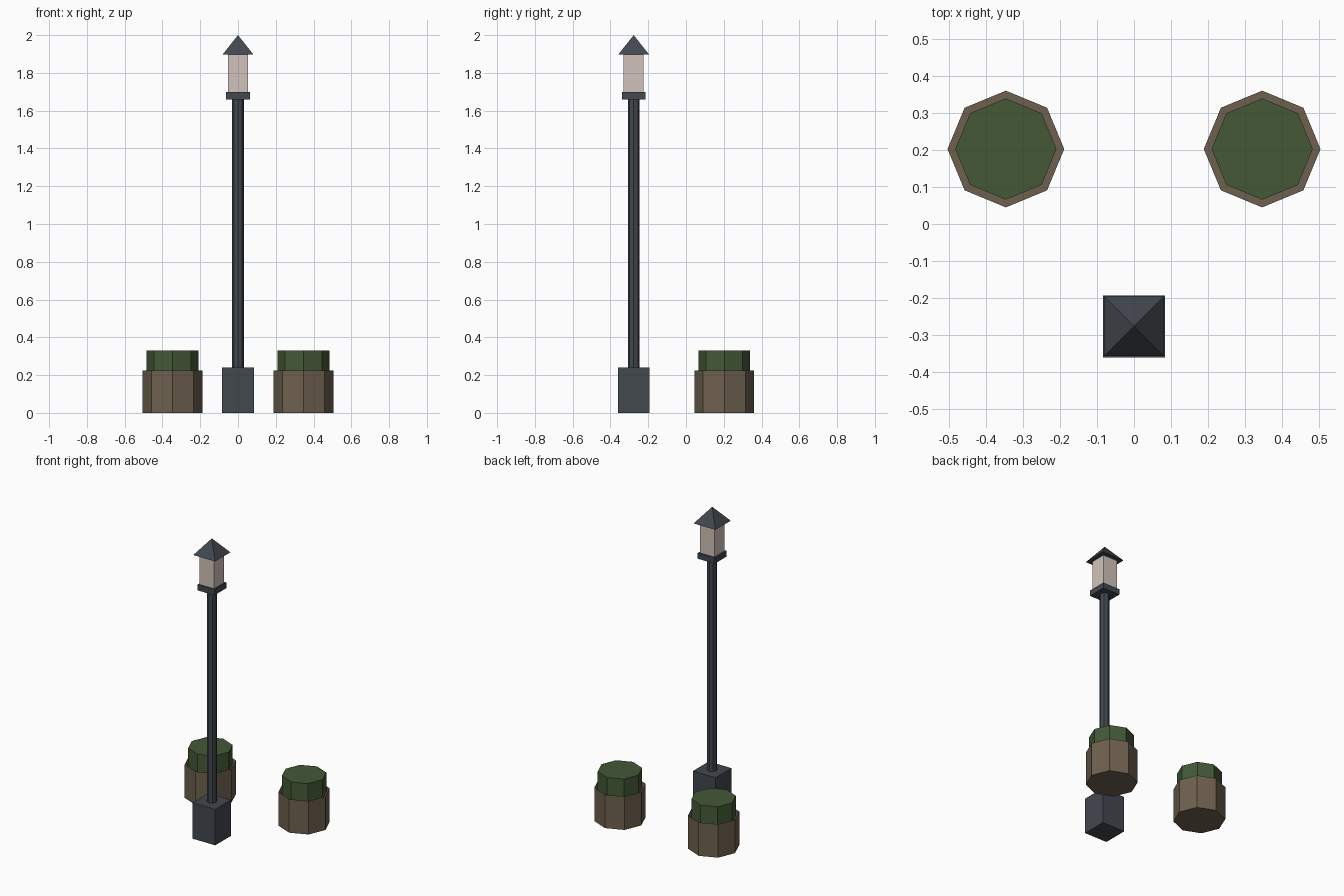
import bpy
import bmesh
from math import pi, sqrt
from mathutils import Matrix

if "Cube" in bpy.data.objects:
    bpy.data.objects.remove(bpy.data.objects["Cube"], do_unlink=True)


def material(name, rgb):
    mat = bpy.data.materials.new(name)
    mat.use_nodes = True
    color = (*rgb, 1)
    mat.diffuse_color = color
    bsdf = mat.node_tree.nodes["Principled BSDF"]
    bsdf.inputs["Base Color"].default_value = color
    bsdf.inputs["Roughness"].default_value = 0.9
    return mat


slate = material("slate_metal", (0.055, 0.065, 0.078))
glass = material("pale_glass", (0.64, 0.55, 0.495))
wood = material("brown_planter", (0.153, 0.117, 0.075))
leaf = material("hedge_green", (0.058, 0.098, 0.038))


def prism(name, mat, x, y, bottom, top, radius, sides=8, top_radius=None, open_top=False):
    """Upright flat-sided solid; four-sided ones take the half width as radius."""
    square = sides == 4
    k = sqrt(2) if square else 1
    r_top = radius if top_radius is None else top_radius
    bm = bmesh.new()
    bmesh.ops.create_cone(bm, cap_ends=True, segments=sides, radius1=radius * k,
                          radius2=r_top * k, depth=top - bottom,
                          matrix=Matrix.Rotation(pi / 4 if square else 0, 4, "Z"))
    bmesh.ops.remove_doubles(bm, verts=bm.verts, dist=1e-5)
    bmesh.ops.recalc_face_normals(bm, faces=bm.faces)
    if open_top:
        lids = [f for f in bm.faces if f.normal.z > 0.9]
        bmesh.ops.delete(bm, geom=lids, context="FACES_ONLY")
    mesh = bpy.data.meshes.new(name)
    bm.to_mesh(mesh)
    bm.free()
    mesh.materials.append(mat)
    obj = bpy.data.objects.new(name, mesh)
    obj.location = (x, y, (bottom + top) / 2)
    bpy.context.collection.objects.link(obj)
    return obj


# Street lamp, from the ground up
LAMP_Y = -0.277
prism("lamp_base", slate, 0, LAMP_Y, 0, 0.241, 0.084, sides=4)
prism("lamp_pole", slate, 0, LAMP_Y, 0.241, 1.66, 0.031)
prism("lantern_plate", slate, 0, LAMP_Y, 1.66, 1.698, 0.063, sides=4)
prism("lantern_glass", glass, 0, LAMP_Y, 1.698, 1.898, 0.053, sides=4)
prism("lantern_roof", slate, 0, LAMP_Y, 1.898, 2.0, 0.081, sides=4, top_radius=0)

# Pair of open planters with clipped hedges
for side, x in (("left", 0.347), ("right", -0.347)):
    prism(side + "_planter", wood, x, 0.203, 0, 0.224, 0.158, open_top=True)
    prism(side + "_hedge", leaf, x, 0.203, 0.2, 0.331, 0.137)
